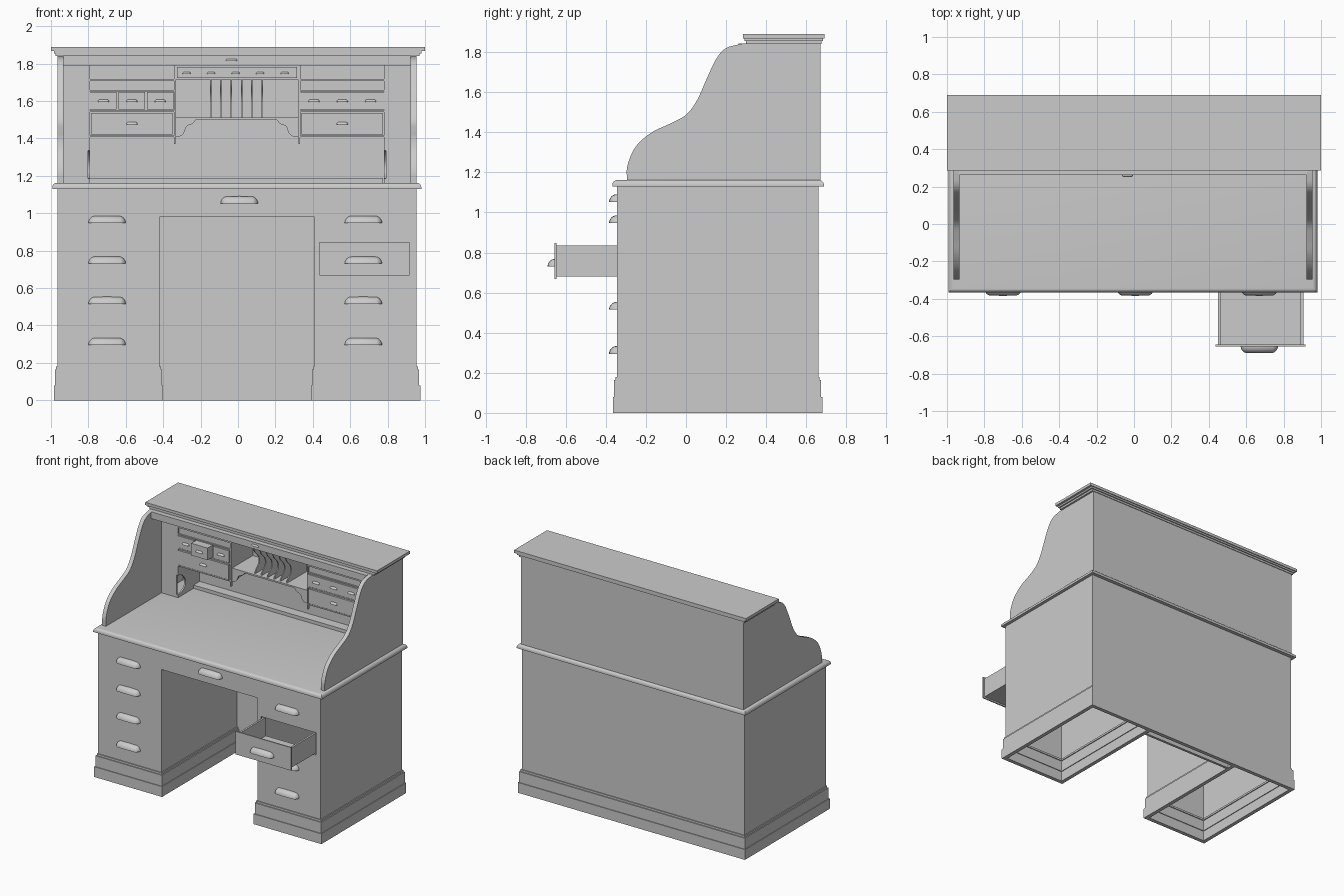
import bpy, bmesh, math
from mathutils import Vector

if "Cube" in bpy.data.objects:
    bpy.data.objects.remove(bpy.data.objects["Cube"])

C = -0.005  # the desk body's own centre line in x


def finish(name, bm, smooth=False):
    bmesh.ops.recalc_face_normals(bm, faces=bm.faces[:])
    me = bpy.data.meshes.new(name)
    bm.to_mesh(me)
    bm.free()
    ob = bpy.data.objects.new(name, me)
    bpy.context.collection.objects.link(ob)
    if smooth:
        bpy.context.view_layer.objects.active = ob
        ob.select_set(True)
        bpy.ops.object.shade_smooth_by_angle(angle=math.radians(35))
        ob.select_set(False)
    return ob


def add_box(bm, x0, x1, y0, y1, z0, z1):
    vs = bmesh.ops.create_cube(bm, size=1)['verts']
    for v in vs:
        v.co = Vector(((x0 + x1) / 2 + v.co.x * (x1 - x0),
                       (y0 + y1) / 2 + v.co.y * (y1 - y0),
                       (z0 + z1) / 2 + v.co.z * (z1 - z0)))


def boxes(name, *specs):
    bm = bmesh.new()
    for s in specs:
        add_box(bm, *s)
    return finish(name, bm)


def ring(x0, x1, y0, y1, z0, z1, t):
    return [(x0, x0 + t, y0, y1, z0, z1), (x1 - t, x1, y0, y1, z0, z1),
            (x0 + t, x1 - t, y0, y0 + t, z0, z1), (x0 + t, x1 - t, y1 - t, y1, z0, z1)]


def extrude(name, pts, axis, a, b, smooth=False):
    """Extrude a profile along x (pts are y,z) or along y (pts are x,z)."""
    bm = bmesh.new()
    vs = [bm.verts.new((a, p, q) if axis == 'x' else (p, a, q)) for p, q in pts]
    f = bm.faces.new(vs)
    new = bmesh.ops.extrude_face_region(bm, geom=[f])['geom']
    d = Vector((b - a, 0, 0)) if axis == 'x' else Vector((0, b - a, 0))
    for v in new:
        if isinstance(v, bmesh.types.BMVert):
            v.co += d
    return finish(name, bm, smooth)


def spline(pts, n=6):
    """Catmull-Rom curve through the given points."""
    p = [Vector(q) for q in pts]
    p = [2 * p[0] - p[1]] + p + [2 * p[-1] - p[-2]]
    out = []
    for i in range(1, len(p) - 2):
        a, b, c, d = p[i - 1:i + 3]
        for k in range(n):
            t = k / n
            out.append(0.5 * (2 * b + (c - a) * t + (2 * a - 5 * b + 4 * c - d) * t * t
                              + (3 * b - a - 3 * c + d) * t ** 3))
    return [tuple(v) for v in out] + [tuple(pts[-1])]


def cup_pull(name, x, y, z, r=0.039, half=0.1):
    bm = bmesh.new()
    bmesh.ops.create_uvsphere(bm, u_segments=24, v_segments=12, radius=r)
    for v in bm.verts:
        px, py, pz = v.co
        px, pz = pz, -px  # poles along x
        stretch = (half - r) if px > 1e-5 else -(half - r) if px < -1e-5 else 0
        v.co = (px + stretch, py, pz)
    for n in ((0, 1, 0), (0, 0, -1)):
        bmesh.ops.bisect_plane(bm, geom=bm.verts[:] + bm.edges[:] + bm.faces[:], dist=1e-6,
                               plane_co=(0, 0, 0), plane_no=n, clear_outer=True)
    bmesh.ops.translate(bm, verts=bm.verts[:], vec=(x, y, z))
    return finish(name, bm, True)


def span(s, a, b):
    """Mirror an x range about the desk's centre line."""
    return tuple(sorted((C + s * a, C + s * b)))


F, B, T = -0.345, 0.66, 0.015  # front, back, board thickness

# pedestals, plinths and their pulls
for s, side in ((-1, 'left'), (1, 'right')):
    x0, x1 = span(s, 0.415, 0.96)
    walls = [(x0, x0 + T, F, B, 0.1, 1.13), (x1 - T, x1, F, B, 0.1, 1.13)]
    if s < 0:
        walls.append((x0, x1, F, F + T, 0.1, 1.13))
    else:  # front with an opening for the pulled-out drawer
        h0, h1, l, u = 0.44, 0.915, 0.67, 0.845
        walls += [(x0, h0, F, F + T, 0.1, 1.13), (h1, x1, F, F + T, 0.1, 1.13),
                  (h0, h1, F, F + T, 0.1, l), (h0, h1, F, F + T, u, 1.13)]
    boxes(side + '_pedestal', *walls)
    tiers = []
    for e, z0, z1 in ((0.02, 0, 0.08), (0.014, 0.08, 0.165), (0.007, 0.165, 0.18)):
        tiers += ring(*span(s, 0.415 - e, 0.96 + e), F - e, B + e, z0, z1, 0.03)
    boxes(side + '_plinth', *tiers)
    for i, z in enumerate((0.295, 0.515, 0.73, 0.947)):
        out = s > 0 and i == 2
        cup_pull(f'{side}_pull_{i}', C + 0.005 + (0.67 if s > 0 else -0.7), -0.652 if out else F, z)

# lower back, kneehole back and centre drawer
boxes('lower_back', (*span(1, -0.96, 0.96), B - T, B, 0.02, 1.13))
boxes('back_plinth', (*span(1, -0.45, 0.45), B - 0.01, B + 0.02, 0, 0.08),
      (*span(1, -0.45, 0.45), B - 0.01, B + 0.014, 0.08, 0.165),
      (*span(1, -0.45, 0.45), B - 0.01, B + 0.007, 0.165, 0.18))
boxes('kneehole_back', (*span(1, -0.415, 0.415), 0.59, 0.61, 0, 1.13))
boxes('centre_drawer', (*span(1, -0.415, 0.415), F + 0.003, F + 0.02, 0.98, 1.13))
cup_pull('centre_pull', 0.007, F, 1.052)

# pulled-out drawer
boxes('open_drawer', (0.437, 0.917, -0.655, -0.645, 0.668, 0.847),
      (0.45, 0.465, -0.645, -0.32, 0.68, 0.835), (0.89, 0.905, -0.645, -0.32, 0.68, 0.835),
      (0.465, 0.89, -0.645, -0.32, 0.68, 0.692))

# desktop with rounded upper edge
bm = bmesh.new()
add_box(bm, -0.993, 0.98, -0.367, 0.688, 1.13, 1.162)
edges = [e for e in bm.edges if all(v.co.z > 1.15 for v in e.verts)]
bmesh.ops.bevel(bm, geom=edges, offset=0.024, segments=5, profile=0.5, affect='EDGES')
finish('desktop', bm, True)

# curved side panels
curve = spline([(-0.295, 1.16), (-0.292, 1.235), (-0.25, 1.33), (-0.17, 1.4), (-0.08, 1.443),
                (0.0, 1.487), (0.055, 1.56), (0.1, 1.66), (0.15, 1.765), (0.2, 1.82), (0.28, 1.842)])
for s, side in ((-1, 'left'), (1, 'right')):
    a, b = span(s, 0.928, 0.96)
    extrude(side + '_side_panel', curve + [(0.67, 1.842), (0.67, 1.16)], 'x', a, b, True)

# upper back, crown and rolled-up shutter edge
boxes('upper_back', (*span(1, -0.93, 0.93), 0.655, 0.67, 1.16, 1.845))
boxes('crown', (-0.975, 0.97, 0.3, 0.675, 1.84, 1.855), (-0.985, 0.982, 0.293, 0.683, 1.855, 1.868),
      (-1, 1, 0.285, 0.69, 1.868, 1.89))
boxes('shutter_edge', (*span(1, -0.93, 0.93), 0.262, 0.3, 1.79, 1.843))
cup_pull('shutter_pull', -0.035, 0.262, 1.815, 0.011, 0.03)

# pigeonhole frame
P = 0.39
boxes('writing_rail', (-0.79, 0.775, 0.58, 0.655, 1.16, 1.188))
leg = [(0.655, 1.16), (P, 1.16), (P, 1.185)] + spline(
    [(0.43, 1.19), (0.475, 1.22), (0.48, 1.27), (0.44, 1.32), (P, 1.335)], 4) + [(P, 1.79), (0.655, 1.79)]
for s, side in ((-1, 'left'), (1, 'right')):
    extrude(side + '_pigeonhole_end', leg, 'x', *span(s, 0.785, 0.797))
    boxes(side + '_filler', (*span(s, 0.797, 0.93), P, P + 0.012, 1.162, 1.79))
    a, b = span(s, 0.335, 0.79)
    boxes(side + '_cabinet', (a, b, P + 0.01, 0.655, 1.41, 1.712), (a, b, P, 0.655, 1.708, 1.718),
          (a, b, P, 0.655, 1.652, 1.66), (a, b, P, 0.655, 1.54, 1.549), (a, b, P, 0.655, 1.407, 1.416))
    boxes(side + '_divider', (*span(s, 0.326, 0.338), P, 0.655, 1.405, 1.79),
          (*span(s, 0.328, 0.336), P, P + 0.02, 1.37, 1.41))
    boxes(side + '_wide_drawer', (a + 0.01, b - 0.01, P - 0.006, P + 0.02, 1.421, 1.535))
    cup_pull(side + '_wide_drawer_pull', (a + b) / 2, P - 0.006, 1.475, 0.014, 0.03)
    n = 3 if s < 0 else 1
    w = (b - a) / n
    for i in range(n):  # the middle small drawer is slightly open
        f = P - (0.055 if n == 3 and i == 1 else 0.006)
        boxes(f'{side}_small_drawer_{i}', (a + w * i + 0.005, a + w * (i + 1) - 0.005, f, P + 0.02, 1.554, 1.648))
    for i in range(3):
        f = P - (0.055 if n == 3 and i == 1 else 0.006)
        cup_pull(f'{side}_small_pull_{i}', a + (b - a) * (i + 0.5) / 3, f, 1.595, 0.014, 0.03)
    # arched bracket under the centre shelf
    arch = [(0.33, 1.508), (0.21, 1.508)] + spline(
        [(0.215, 1.5), (0.235, 1.478), (0.265, 1.465), (0.28, 1.43), (0.3, 1.412), (0.33, 1.408)], 4)
    extrude(side + '_bracket', [(C - 0.004 + s * x, z) for x, z in arch], 'y', P + 0.01, P + 0.022)

# centre drawer row, shelf and letter slots
boxes('centre_shelf', (*span(1, -0.33, 0.33), P + 0.01, 0.655, 1.5, 1.512))
boxes('upper_drawer', (*span(1, -0.33, 0.33), P + 0.005, 0.655, 1.715, 1.79),
      (*span(1, -0.32, 0.32), P - 0.006, P + 0.01, 1.724, 1.783))
for i in range(5):
    cup_pull(f'upper_drawer_pull_{i}', -0.275 + 0.131 * i, P - 0.006, 1.745, 0.011, 0.022)
slot = spline([(P + 0.01, 1.715), (P + 0.025, 1.68), (P + 0.07, 1.63), (P + 0.075, 1.58),
               (P + 0.04, 1.54), (P + 0.025, 1.51)], 4) + [(0.655, 1.51), (0.655, 1.715)]
for i in range(6):
    x = -0.146 + 0.055 * i
    extrude(f'letter_slot_{i}', slot, 'x', x - 0.004, x + 0.004)
